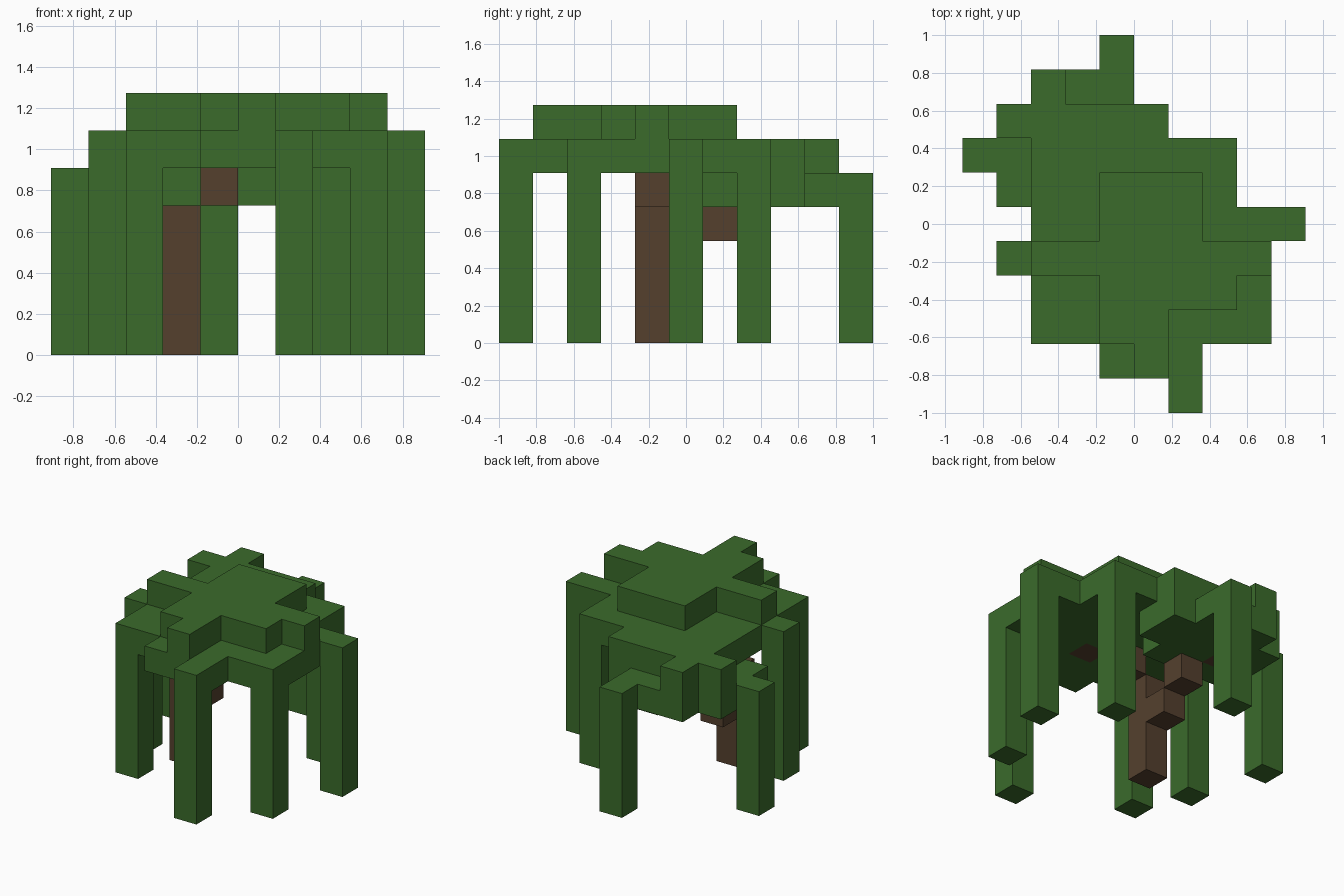
import bpy
import bmesh
from mathutils import Vector

default = bpy.data.objects.get("Cube")
if default:
    bpy.data.objects.remove(default, do_unlink=True)

UNIT = 2 / 11                      # edge of one block
ORIGIN = Vector((-5, -5.5, 0))     # grid corner, in blocks


def material(name, rgb):
    mat = bpy.data.materials.new(name)
    mat.use_nodes = True
    color = (*rgb, 1)
    mat.diffuse_color = color
    bsdf = mat.node_tree.nodes["Principled BSDF"]
    bsdf.inputs["Base Color"].default_value = color
    bsdf.inputs["Roughness"].default_value = 1
    return mat


def layer(z, spans):
    """Blocks of one layer; spans are (row, first column, last column)."""
    return {(x, y, z) for y, x0, x1 in spans for x in range(x0, x1 + 1)}


def column(x, y, top):
    return {(x, y, z) for z in range(top)}


def build(name, cells, solid, mat):
    """Mesh the outer faces of a set of blocks."""
    bm = bmesh.new()
    for cell in sorted(cells):
        for axis in range(3):
            for side in (-1, 1):
                near = list(cell)
                near[axis] += side
                if tuple(near) in solid:
                    continue
                n = Vector((0, 0, 0))
                n[axis] = side / 2
                u = Vector((0, 0, 0))
                u[(axis + 1) % 3] = 0.5
                v = n.cross(u) * 2
                mid = Vector(cell) + Vector((0.5, 0.5, 0.5)) + n + ORIGIN
                corners = (mid - u - v, mid + u - v, mid + u + v, mid - u + v)
                bm.faces.new([bm.verts.new(c * UNIT) for c in corners])
    bmesh.ops.remove_doubles(bm, verts=bm.verts, dist=0.001)
    mesh = bpy.data.meshes.new(name)
    bm.to_mesh(mesh)
    bm.free()
    mesh.materials.append(mat)
    obj = bpy.data.objects.new(name, mesh)
    bpy.context.collection.objects.link(obj)


leaf = material("leaf green", (0.043, 0.147, 0.024))
bark = material("bark brown", (0.089, 0.051, 0.027))

# Trunk with two stepped branches
parts = {
    "trunk": column(3, 4, 4),
    "front_branch": {(4, 4, 4), (5, 3, 5)},
    "back_branch": {(3, 5, 2), (3, 6, 3), (2, 7, 4)},
}
wood = set().union(*parts.values())

# Canopy layers
crown = layer(6, [(1, 5, 5), (2, 4, 5), (3, 4, 7), (4, 2, 8),
                  (5, 4, 6), (6, 4, 6)])
canopy = layer(5, [(0, 6, 6), (1, 4, 6), (2, 2, 8), (3, 2, 8), (4, 1, 8),
                   (5, 2, 9), (6, 2, 7), (7, 2, 7), (8, 1, 5), (9, 2, 2)])
lower_clump = layer(4, [(6, 1, 4), (7, 0, 5), (8, 1, 5), (9, 2, 4), (10, 4, 4)])
leaves = {"crown": crown, "canopy": canopy - wood,
          "lower_clump": lower_clump - wood}

# Hanging vines reaching the ground
vines = {
    "front_vine": (6, 0, 5), "front_left_vine": (8, 2, 5),
    "left_vine": (9, 5, 5), "back_left_vine": (7, 7, 5),
    "back_vine": (4, 10, 4), "back_right_vine": (0, 7, 4),
    "right_vine": (1, 4, 5), "front_right_vine": (2, 2, 5),
}
for name, spec in vines.items():
    leaves[name] = column(*spec)

solid = wood.union(*leaves.values())
for name, cells in parts.items():
    build(name, cells, solid, bark)
for name, cells in leaves.items():
    build(name, cells, solid, leaf)
